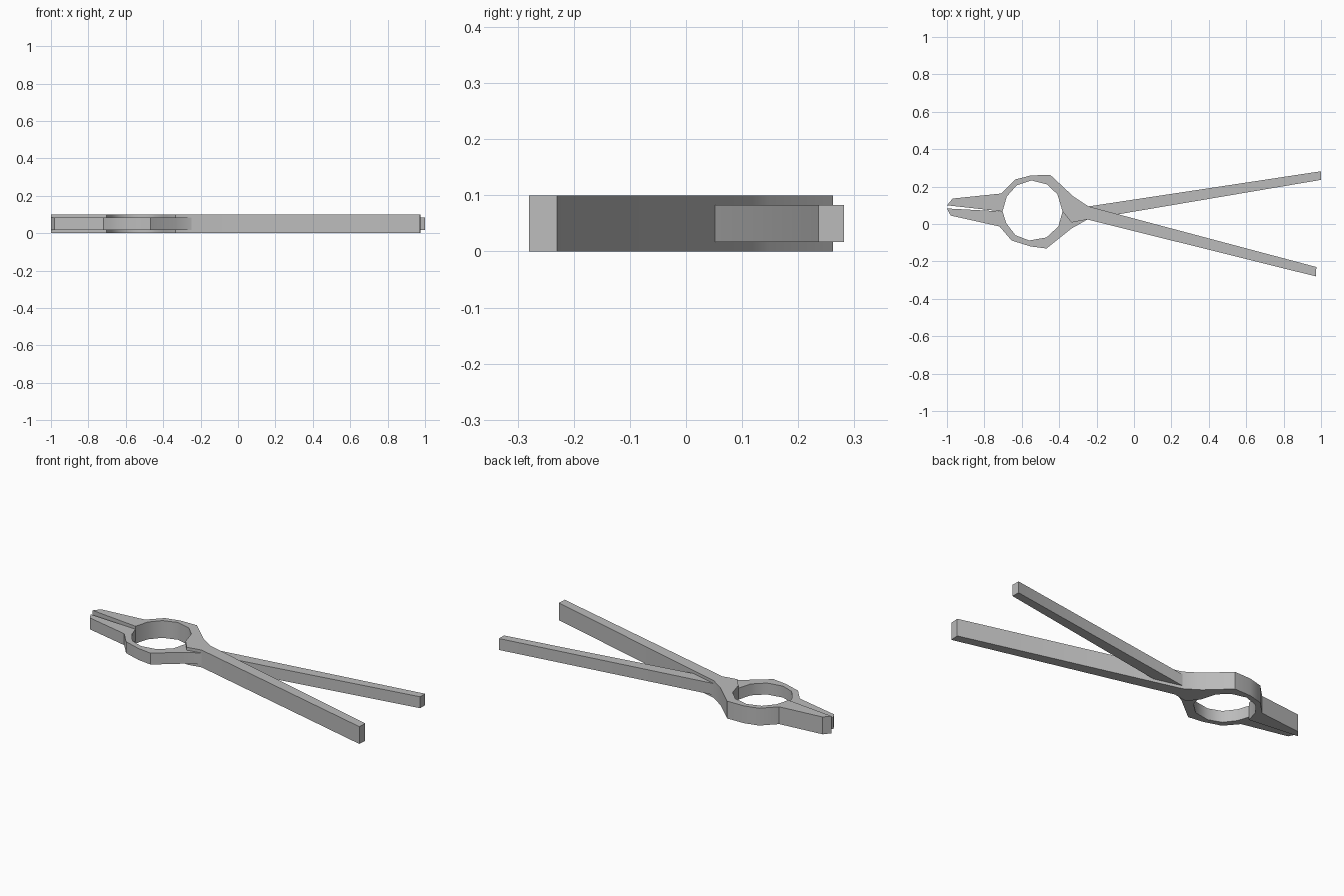
import bpy
import bmesh
import math

if "Cube" in bpy.data.objects:
    bpy.data.objects.remove(bpy.data.objects["Cube"], do_unlink=True)

steel = bpy.data.materials.new("grey steel")
steel.use_nodes = True
GREY = (0.5, 0.5, 0.5, 1)
steel.diffuse_color = GREY
steel.node_tree.nodes["Principled BSDF"].inputs["Base Color"].default_value = GREY


def make_arm(name, outline, bottom, top):
    """Extrude a flat outline into a forged arm."""
    bm = bmesh.new()
    face = bm.faces.new([bm.verts.new((x, y, bottom)) for x, y in outline])
    grown = bmesh.ops.extrude_face_region(bm, geom=[face])["geom"]
    bmesh.ops.translate(bm, vec=(0, 0, top - bottom),
                        verts=[v for v in grown if isinstance(v, bmesh.types.BMVert)])
    bmesh.ops.recalc_face_normals(bm, faces=bm.faces)
    mesh = bpy.data.meshes.new(name)
    bm.to_mesh(mesh)
    bm.free()
    mesh.materials.append(steel)
    arm = bpy.data.objects.new(name, mesh)
    bpy.context.collection.objects.link(arm)
    bpy.ops.object.select_all(action="DESELECT")
    arm.select_set(True)
    bpy.context.view_layer.objects.active = arm
    bpy.ops.object.shade_smooth_by_angle(angle=math.radians(35))


# Thick arm: back jaw, back half of the ring, front handle
back_jaw = [(-1, 0.1), (-0.97, 0.136), (-0.71, 0.163)]
back_ring_outer = [(-0.635, 0.238), (-0.55, 0.26), (-0.447, 0.262), (-0.324, 0.147)]
front_handle = [(-0.243, 0.094), (0.975, -0.23), (0.972, -0.28), (-0.249, 0.024)]
back_ring_inner = [(-0.334, 0.008), (-0.382, 0.067), (-0.409, 0.158), (-0.463, 0.211),
                   (-0.548, 0.233), (-0.628, 0.206), (-0.68, 0.147), (-0.703, 0.067)]
make_arm("thick_arm", back_jaw + back_ring_outer + front_handle + back_ring_inner, 0, 0.1)

# Thin arm: front jaw, front half of the ring, back handle passing through the pivot
front_jaw = [(-1, 0.083), (-0.98, 0.045), (-0.719, -0.013)]
front_ring_outer = [(-0.655, -0.088), (-0.553, -0.12), (-0.468, -0.131), (-0.334, -0.024)]
back_handle = [(-0.249, 0.024), (1, 0.236), (1, 0.282), (-0.243, 0.094)]
front_ring_inner = [(-0.334, 0.126), (-0.382, 0.067), (-0.404, -0.013), (-0.468, -0.072),
                    (-0.56, -0.088), (-0.634, -0.06), (-0.682, 0.003), (-0.703, 0.067)]
make_arm("thin_arm", front_jaw + front_ring_outer + back_handle + front_ring_inner, 0.017, 0.083)
